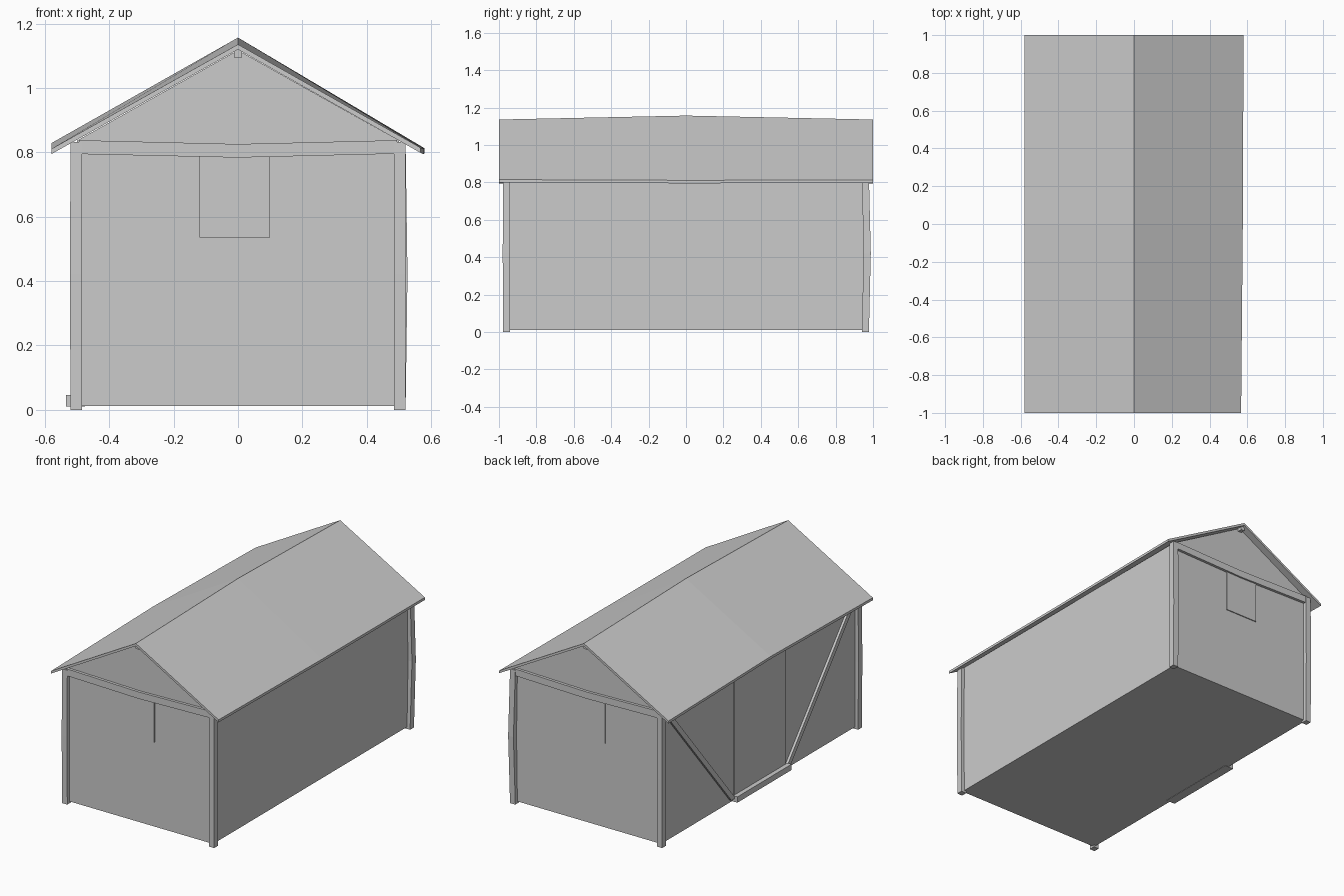
import bpy, bmesh

if "Cube" in bpy.data.objects:
    bpy.data.objects.remove(bpy.data.objects["Cube"])


def loft(name, sections):
    """Solid skinned through matching rings of points, capped at both ends."""
    bm = bmesh.new()
    rings = [[bm.verts.new(p) for p in s] for s in sections]
    n = len(rings[0])
    for a, b in zip(rings, rings[1:]):
        for i in range(n):
            j = (i + 1) % n
            bm.faces.new((a[i], a[j], b[j], b[i]))
    bm.faces.new(rings[0])
    bm.faces.new(rings[-1][::-1])
    bmesh.ops.recalc_face_normals(bm, faces=bm.faces[:])
    me = bpy.data.meshes.new(name)
    bm.to_mesh(me)
    bm.free()
    ob = bpy.data.objects.new(name, me)
    bpy.context.collection.objects.link(ob)
    return ob


def box(name, x0, x1, y0, y1, z0, z1):
    return loft(name, [[(x0, y0, z), (x1, y0, z), (x1, y1, z), (x0, y1, z)]
                       for z in (z0, z1)])


# Wall body with gable ends
gable = [(-0.5, 0.012), (0.5, 0.012), (0.5, 0.837), (0, 1.118), (-0.5, 0.837)]
loft("walls", [[(x, y, z) for x, z in gable] for y in (-0.957, 0.957)])


# Slightly sagging roof: end, middle and end sections
def roof_section(y, ridge, left, right, right_x):
    t = 0.016
    return [(-0.58, y, left), (0, y, ridge), (right_x, y, right),
            (right_x, y, right - t), (0, y, ridge - t), (-0.58, y, left - t)]


loft("roof", [roof_section(-1, 1.136, 0.811, 0.815, 0.567),
              roof_section(0, 1.157, 0.829, 0.811, 0.576),
              roof_section(1, 1.136, 0.811, 0.813, 0.58)])

# Ridge beam poking out below the roof peak
box("ridge_beam", -0.012, 0.012, -0.985, 0.985, 1.095, 1.125)

# Corner posts, the back right one bowed outwards
for sx, side in ((-1, "left"), (1, "right")):
    for sy, end in ((-1, "front"), (1, "back")):
        bow = 0.01 if (sx, sy) == (1, 1) else 0.002
        rings = []
        for z, k in ((0, 0), (0.42, 1), (0.832, 0)):
            cx, cy = sx * (0.503 + 0.6 * bow * k), sy * (0.959 + bow * k)
            rings.append([(cx + a * 0.018, cy + b * 0.019, z)
                          for a, b in ((-1, -1), (1, -1), (1, 1), (-1, 1))])
        loft(end + "_" + side + "_post", rings)

# Tie beams and shutters on both gable ends
for sy, end in ((-1, "front"), (1, "back")):
    y0, y1 = sy * 0.94, sy * 0.974
    loft(end + "_tie_beam",
         [[(x, y0, b), (x, y1, b), (x, y1, t), (x, y0, t)]
          for x, b, t in ((-0.495, 0.795, 0.838), (0, 0.784, 0.826),
                          (0.495, 0.796, 0.838))])
    box(end + "_shutter", -0.12, 0.10, sy * 0.95, sy * 0.963, 0.535, 0.79)

# Door, threshold and diagonal braces on the left side
box("door", -0.506, -0.49, -0.25, 0.25, 0.03, 0.815)
box("threshold", -0.534, -0.475, -0.27, 0.26, 0.01, 0.046)
for sy, end in ((-1, "front"), (1, "back")):
    loft(end + "_brace",
         [[(x, sy * y, z), (x, sy * (y + 0.04), z)] +
          [(x2, sy * (y + 0.04), z) for x2 in (-0.49,)] + [(-0.49, sy * y, z)]
          for x, y, z in ((-0.515, 0.25, 0.03), (-0.515, 0.91, 0.825))])
